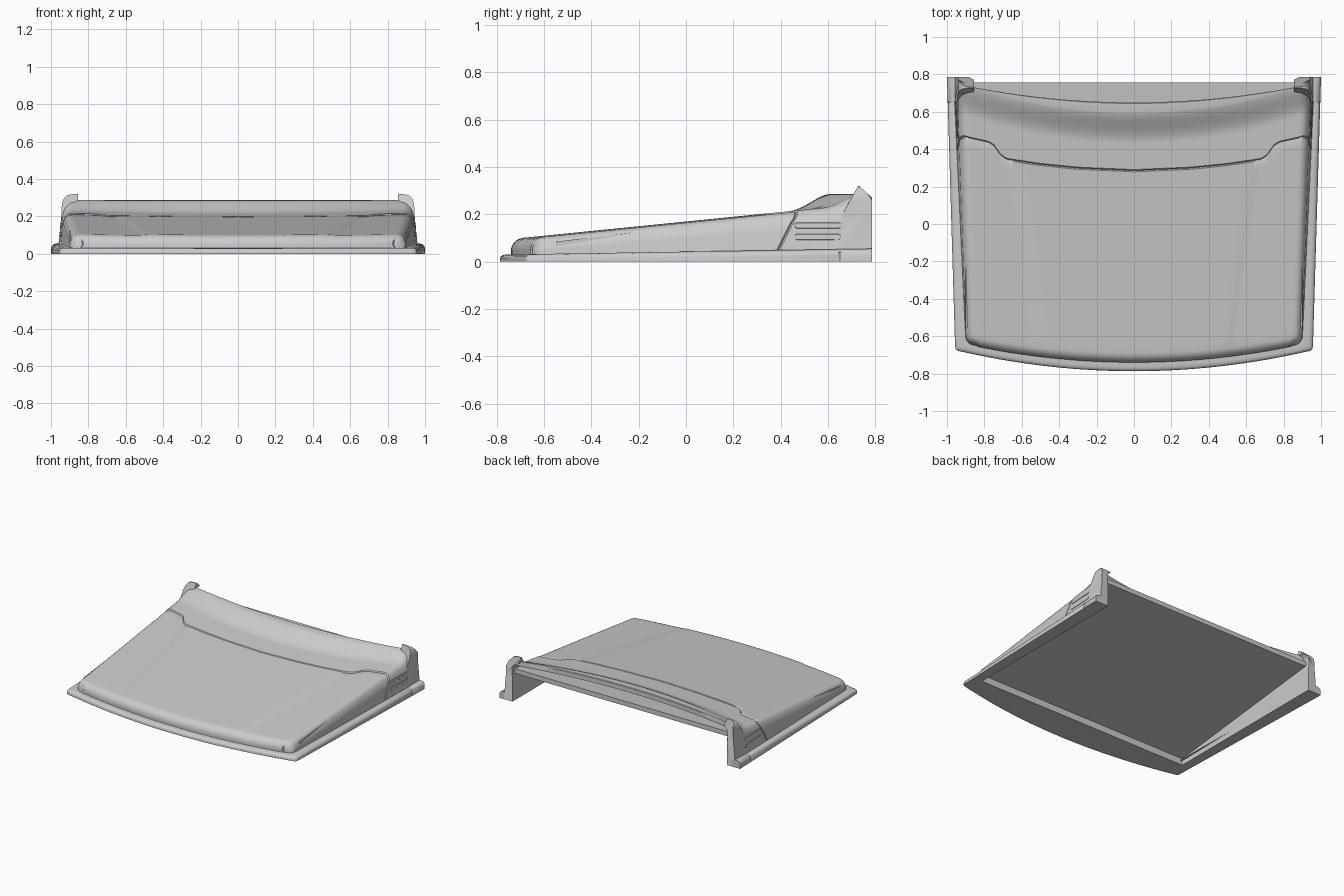
import bpy, bmesh, math

if "Cube" in bpy.data.objects:
    bpy.data.objects.remove(bpy.data.objects["Cube"])

grey = bpy.data.materials.new("light_grey")
grey.diffuse_color = (0.6, 0.6, 0.6, 1)
grey.use_nodes = True
grey.node_tree.nodes["Principled BSDF"].inputs["Base Color"].default_value = grey.diffuse_color


def make(name, verts, faces, angle=35, up=False):
    me = bpy.data.meshes.new(name)
    me.from_pydata(verts, [], faces)
    bm = bmesh.new()
    bm.from_mesh(me)
    bmesh.ops.remove_doubles(bm, verts=bm.verts, dist=1e-5)
    bmesh.ops.recalc_face_normals(bm, faces=bm.faces)
    if up and sum(f.normal.z * f.calc_area() for f in bm.faces) < 0:
        bmesh.ops.reverse_faces(bm, faces=bm.faces)
    bm.to_mesh(me)
    bm.free()
    me.materials.append(grey)
    ob = bpy.data.objects.new(name, me)
    bpy.context.collection.objects.link(ob)
    bpy.ops.object.select_all(action='DESELECT')
    ob.select_set(True)
    bpy.context.view_layer.objects.active = ob
    bpy.ops.object.shade_smooth_by_angle(angle=math.radians(angle))
    return ob


def grid_faces(n, m, closed=False):
    return [(i * m + j, i * m + (j + 1) % m, (i + 1) * m + (j + 1) % m, (i + 1) * m + j)
            for i in range(n - 1) for j in range(m if closed else m - 1)]


def lerp(a, b, t):
    return a + (b - a) * t


def table(pts, x):
    for (x0, y0), (x1, y1) in zip(pts, pts[1:]):
        if x <= x1:
            return lerp(y0, y1, max(0, (x - x0) / (x1 - x0)))
    return pts[-1][1]


# --- hood shell: a grid of rows (front to back) by columns (side, roof, side)
ZB, R = 0.02, 0.05
SEAM = [(0, .285), (.3, .298), (.5, .318), (.68, .345), (.71, .365), (.75, .42), (.78, .437), (.95, .475)]


def y_front(x):
    return -0.74 + 0.12 * min(abs(x), .87) ** 2


def y_seam(x, z, b):
    return lerp(table(SEAM, abs(x)), 0.39 + 0.5 * (z - 0.05), b)


def y_back(x, z, b):
    return lerp(0.595 + 0.18 * x * x, 0.65 + 0.61 * (z - 0.05), b)


def stripe(y):
    return 0.475 + 0.143 * (y + 0.7)


rows = [('front', -1)] + [('front', math.pi / 2 * k / 7) for k in range(8)]
rows += [('main', k / 24) for k in range(1, 25)]
rows += [('groove', 0), ('rear', 0)] + [('rear', 1 - (1 - k / 26) ** 1.4) for k in range(1, 27)]
rows += [('lip', k) for k in range(4)]


def row_y(row, x, z=0, b=0):
    kind, t = row
    ys = y_seam(x, z, b)
    if kind == 'front':
        return y_front(x) + (R * (1 - math.cos(t)) if t >= 0 else 0)
    if kind == 'main':
        return lerp(y_front(x) + R, ys - 0.006, t)
    if kind == 'groove':
        return ys
    yb = y_back(x, z, b)
    if kind == 'lip' and b == 0:
        y2 = 0.65 + 0.11 * x * x
        return (lerp(yb, y2, .9), y2, y2, y2 - 0.1)[t]
    return lerp(ys + 0.006, yb, 1 if kind == 'lip' else t)


def row_z(row, x, y):
    kind, t = row
    z = 0.10 + 0.1 * (y + 0.7)
    if kind in ('front', 'main'):
        s = stripe(y)
        z -= 0.005 * min(1, max(0, (abs(x) - s) / 0.045))
    if kind == 'front':
        return ZB if t < 0 else z - R + R * math.sin(t)
    if kind == 'groove':
        return z - 0.007
    if kind == 'lip':
        return (0.287, 0.283, 0.25, 0.215)[t]
    if kind == 'rear':
        u = max(0, 1 - (y_back(x, 0, 0) - y) / 0.16)
        z += (0.285 - z) * (u * u * (1.6 - 0.6 * u * u))
    return z


half = [('roof', 0, k / 16) for k in range(16)] + [('roof', 1, k / 3) for k in range(3)]
half += [('roof', 2, k / 16) for k in range(17)]
half += [('arc', math.pi / 2 * (1 - k / 7), 0) for k in range(1, 7)]
half += [('wall', 1 - k / 4, 0) for k in range(5)]


def shell_point(row, col, sg):
    ye = row_y(row, 0.9)
    if row[0] == 'lip':
        ye = y_back(0.9, 0, 0)
    H = row_z(row, 0.9, ye) if row[0] != 'lip' else 0.285
    W = 0.90 + 0.045 * (ye + 0.65)
    if row[0] == 'front':
        W -= R * (1 - math.sin(max(row[1], 0)))
    if row[0] == 'groove':
        W -= 0.006
    rc = min(0.045, (H - ZB) * 0.7)
    Wt = W - 0.1 * (H - ZB)
    kind, a, t = col
    if kind == 'roof':
        s = stripe(ye)
        x = (lerp(0, s, t), lerp(s, s + .045, t), lerp(s + .045, Wt - rc, t))[a]
        y = row_y(row, x)
        return sg * x, y, row_z(row, x, y)
    if kind == 'arc':
        x, z, b = Wt - rc + rc * math.cos(a), H - rc + rc * math.sin(a), 1 - a / (math.pi / 2)
    else:
        z, b = ZB + a * (H - rc - ZB), 1
        x = W - 0.1 * (z - ZB)
    return sg * x, row_y(row, 0.9, z, b), z


cols = [(c, -1) for c in reversed(half[1:])] + [(c, 1) for c in half]
verts = [shell_point(r, c, s) for r in rows for c, s in cols]
make("hood_shell", verts, grid_faces(len(rows), len(cols)), 30, up=True)

# --- base frame: rounded flange, flat underside and inner walls in one U-shaped loft
side = [(1.0 - 0.03 * (0.787 - y), y, 1, 0, i) for y, i in
        [(.787, 0), (.656, 0), (.65, .006), (.644, 0), (.3, 0), (0, 0), (-.3, 0), (-.55, 0), (-.655, 0)]]
side += [(.953, -.669, 1, .6, 0), (.943, -.678, .7, 1, 0)]
front = [(.92 - .92 * k / 14, 0, 0, 1, 0) for k in range(15)]
side += [(x, -0.787 + 0.123 * x * x, 0 if x < .9 else .5, 1, 0) for x, *_ in front]
path = side + [(-x, y, -nx, ny, i) for x, y, nx, ny, i in reversed(side[:-1])]


def liner_z(y):
    return 0.05 + 0.115 * (y + 0.55)


verts = []
for x, y, nx, ny, i in path:
    h = 0.03 + 0.016 * (y + 0.79)
    ix, iy = max(-.89, min(.89, x)), max(y, -.55)
    verts += [(ix, iy, liner_z(iy)), (ix, iy, 0)]
    for d, z in [(0, 0), (0, .5), (.004, .75), (.012, .92), (.025, 1), (.085, 1)]:
        o = d + (i if z else 0)
        verts.append((x - nx * o, y + ny * o, z * h))
n = len(path)
caps = [tuple(range(8)), tuple(range((n - 1) * 8, n * 8))]
make("base_flange", verts, grid_faces(n, 8) + caps, 35)

# --- sloping inner liner, straight at the back
verts = [(x, y, liner_z(y) + t) for t in (0, .035) for x, y in
         [(-.9, -.55), (.9, -.55), (.9, .757), (-.9, .757)]]
box = [(0, 1, 2, 3), (4, 5, 6, 7)] + [(k, (k + 1) % 4, (k + 1) % 4 + 4, k + 4) for k in range(4)]
make("inner_liner", verts, box)

# --- rear posts with a hooked ear on top, and vent bars on each side
POST = [(.962, 0), (.957, .05), (.944, .2), (.942, .26), (.935, .29), (.918, .31), (.895, .318),
        (.855, .32), (.855, .285), (.885, .27), (.895, .25), (.895, 0)]
for sg, word in ((-1, "left"), (1, "right")):
    fr = [(sg * x, .63 if z < .1 else .66 if z < .22 else .70 + (z - .27) * .55, z) for x, z in POST]
    bk = [(sg * x, .787 if z <= .27 else .787 - (z - .27) * 1.1, z) for x, z in POST]
    m = len(POST)
    make("rear_post_" + word, fr + bk,
         grid_faces(2, m, True) + [tuple(range(m)), tuple(range(m, 2 * m))], 40)
    for k, zc in enumerate((.105, .153)):
        ring = []
        for a in range(16):
            t = 2 * math.pi * (a + .5) / 16
            ring.append((.557 + math.copysign(.085, math.cos(t)) + .013 * math.cos(t), zc + .013 * math.sin(t)))
        vs = []
        for out, sc in ((-.01, 1), (.002, 1), (.005, .8)):
            for y, z in ring:
                zz = zc + (z - zc) * sc
                vs.append((sg * (.9 + .045 * (y + .65) - .1 * (zz - ZB) + out), y, zz))
        make(f"side_vent_{word}_{k}", vs, grid_faces(3, 16, True) + [tuple(range(32, 48))], 30)
